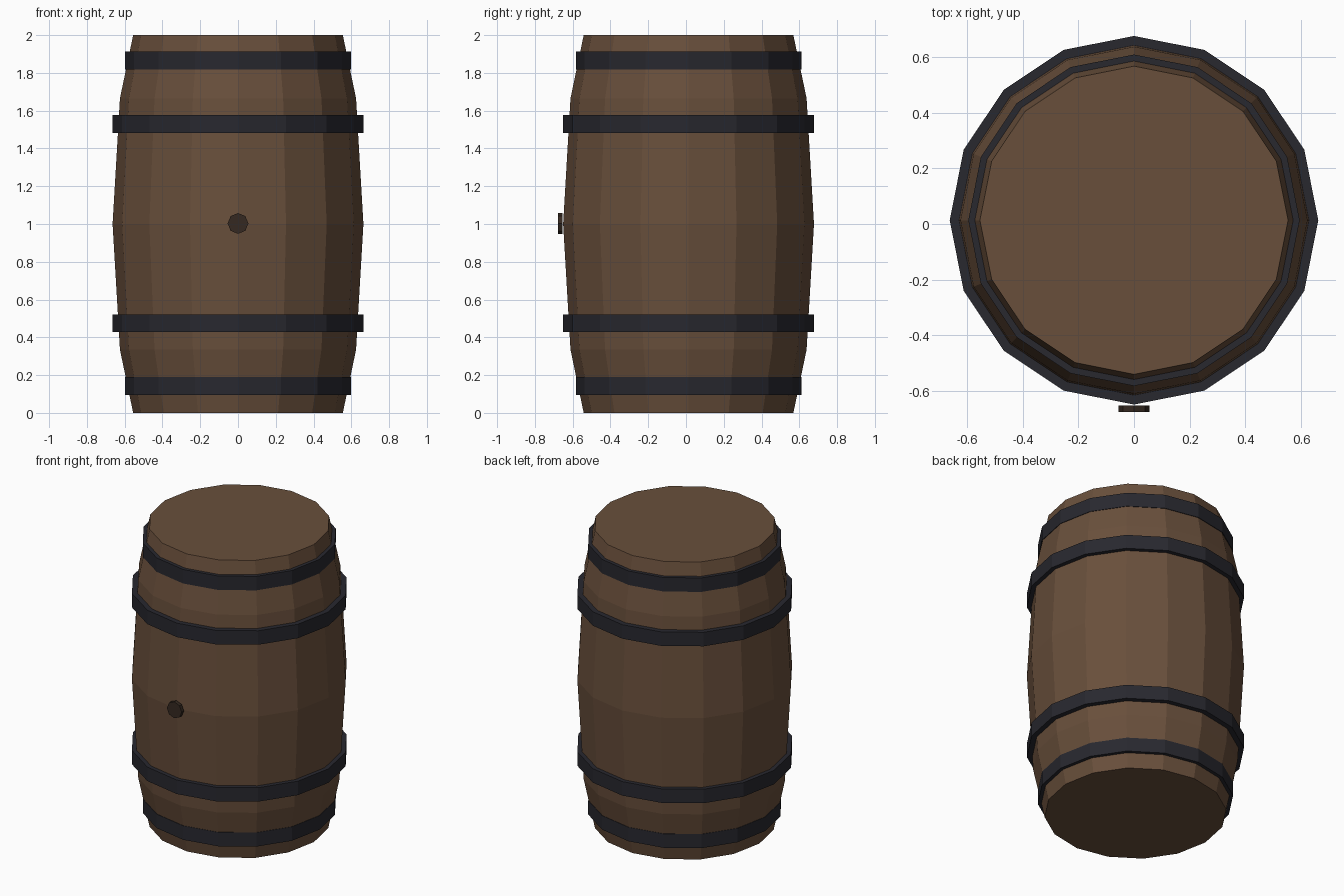
import bpy, bmesh
from math import sin, cos, tau

if "Cube" in bpy.data.objects:
    bpy.data.objects.remove(bpy.data.objects["Cube"])

SIDES = 16
CY = 0.0135  # barrel axis, shifted back so the bung fits the overall bounds


def material(name, rgb):
    m = bpy.data.materials.new(name)
    m.diffuse_color = (*rgb, 1)
    m.use_nodes = True
    m.node_tree.nodes["Principled BSDF"].inputs["Base Color"].default_value = m.diffuse_color
    return m


wood = material("wood", (0.14, 0.078, 0.044))
iron = material("iron", (0.021, 0.021, 0.028))
dark_wood = material("dark_wood", (0.035, 0.022, 0.015))


def lathe(name, profile, mat, closed=False):
    """Revolve (radius, z) points; closed joins last to first, otherwise the ends are capped."""
    bm = bmesh.new()
    rings = [[bm.verts.new((r * sin(tau * i / SIDES), r * cos(tau * i / SIDES), z))
              for i in range(SIDES)] for r, z in profile]
    pairs = list(zip(rings, rings[1:]))
    if closed:
        pairs.append((rings[-1], rings[0]))
    else:
        bm.faces.new(rings[0])
        bm.faces.new(rings[-1])
    for a, b in pairs:
        for i in range(SIDES):
            j = (i + 1) % SIDES
            bm.faces.new((a[i], a[j], b[j], b[i]))
    bmesh.ops.recalc_face_normals(bm, faces=bm.faces)
    me = bpy.data.meshes.new(name)
    bm.to_mesh(me)
    bm.free()
    me.materials.append(mat)
    ob = bpy.data.objects.new(name, me)
    ob.location.y = CY
    bpy.context.collection.objects.link(ob)
    return ob


# Bulging wooden body with flat ends
lathe("barrel_body", [(0.555, 0), (0.625, 0.335), (0.664, 1), (0.625, 1.665), (0.555, 2)], wood)

# Iron hoops, mirrored about the middle height
for place, r_in, r_out, z in (("end", 0.57, 0.597, 0.142), ("belly", 0.622, 0.664, 0.475)):
    for side, zc in (("lower", z), ("upper", 2 - z + (0.007 if place == "end" else 0.005))):
        h = 0.047
        lathe(f"{side}_{place}_hoop",
              [(r_in, zc - h), (r_out, zc - h), (r_out, zc + h), (r_in, zc + h)],
              iron, closed=True)

# Bung plug on the front
bpy.ops.mesh.primitive_cylinder_add(vertices=8, radius=0.055, depth=0.024,
                                    location=(0, -0.665, 1.003), rotation=(tau / 4, 0, 0))
bung = bpy.context.object
bung.name = "bung"
bung.data.materials.append(dark_wood)
